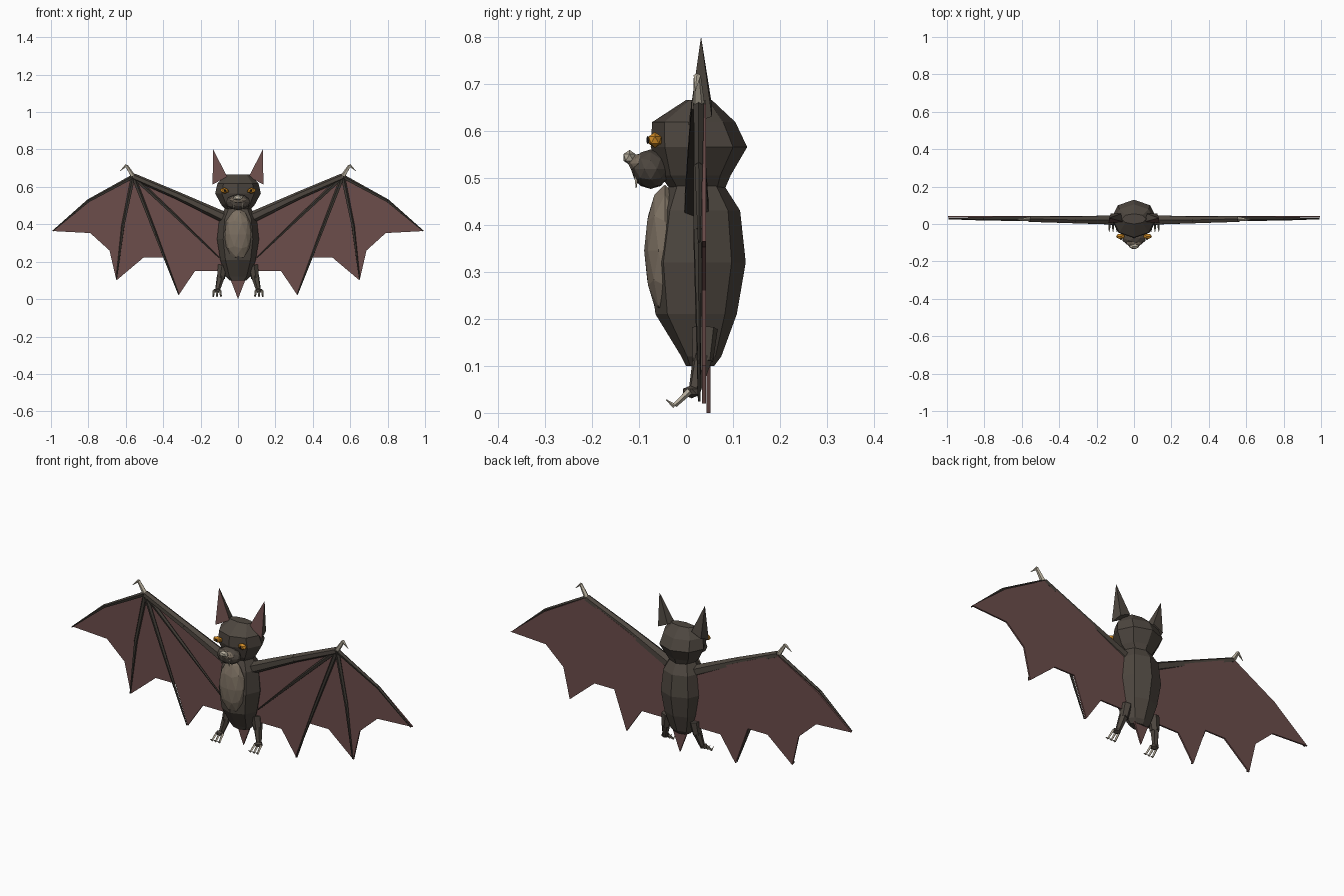
import bpy, bmesh, math
from mathutils import Vector, Matrix

if "Cube" in bpy.data.objects:
    bpy.data.objects.remove(bpy.data.objects["Cube"])


def mat(name, rgb):
    m = bpy.data.materials.new(name)
    m.diffuse_color = (*rgb, 1)
    m.use_nodes = True
    m.node_tree.nodes["Principled BSDF"].inputs["Base Color"].default_value = m.diffuse_color
    return m


FUR = mat("dark fur", (0.075, 0.062, 0.050))
BONE = mat("wing bone", (0.050, 0.043, 0.035))
BELLY = mat("belly fur", (0.20, 0.160, 0.120))
SKIN = mat("wing membrane", (0.150, 0.075, 0.070))
CLAW = mat("claw", (0.48, 0.43, 0.34))
EYE = mat("amber eye", (0.66, 0.27, 0.02))
PUPIL = mat("pupil", (0.012, 0.010, 0.010))


def finish(name, bm, mats, mirror=False):
    bmesh.ops.recalc_face_normals(bm, faces=bm.faces)
    me = bpy.data.meshes.new(name)
    bm.to_mesh(me)
    bm.free()
    for m in mats:
        me.materials.append(m)
    ob = bpy.data.objects.new(name, me)
    bpy.context.collection.objects.link(ob)
    if mirror:
        ob.modifiers.new("mirror", 'MIRROR').use_mirror_merge = False
    return ob


def loft(name, rings, sides, mats):
    """rings: (z, half width, y front, y back)"""
    bm = bmesh.new()
    loops = []
    for z, rx, y0, y1 in rings:
        cy, ry = (y0 + y1) / 2, (y1 - y0) / 2
        loops.append([bm.verts.new((rx * math.sin(a), cy - ry * math.cos(a), z))
                      for a in (2 * math.pi * i / sides for i in range(sides))])
    for a, b in zip(loops, loops[1:]):
        for i in range(sides):
            j = (i + 1) % sides
            bm.faces.new((a[i], a[j], b[j], b[i]))
    bm.faces.new(loops[0])
    bm.faces.new(loops[-1])
    return finish(name, bm, mats)


def bones(name, segs, m, sides=5):
    """segs: (start, end, start radius, end radius); mirrored in x"""
    bm = bmesh.new()
    for p, q, r0, r1 in segs:
        p, q = Vector(p), Vector(q)
        rot = (q - p).to_track_quat('Z', 'Y').to_matrix().to_4x4()
        bmesh.ops.create_cone(bm, cap_ends=True, segments=sides, radius1=r0, radius2=r1,
                              depth=(q - p).length,
                              matrix=Matrix.Translation((p + q) / 2) @ rot)
    return finish(name, bm, [m], True)


def blob(name, loc, size, m, mirror=False, sub=1):
    bm = bmesh.new()
    bmesh.ops.create_icosphere(bm, subdivisions=sub, radius=1,
                               matrix=Matrix.Translation(loc) @ Matrix.Diagonal((*size, 1)))
    return finish(name, bm, [m], mirror)


def plate(name, pts, y, thick, m, mirror=False):
    bm = bmesh.new()
    f = bm.faces.new([bm.verts.new((x, y, z)) for x, z in pts])
    g = bmesh.ops.extrude_face_region(bm, geom=[f])["geom"]
    for v in g:
        if isinstance(v, bmesh.types.BMVert):
            v.co.y += thick
    bmesh.ops.triangulate(bm, faces=bm.faces)
    return finish(name, bm, [m], mirror)


# Body and head
loft("body", [(0.10, 0.045, 0.0, 0.06), (0.12, 0.065, -0.01, 0.075),
              (0.21, 0.095, -0.065, 0.108), (0.32, 0.112, -0.078, 0.127),
              (0.43, 0.10, -0.06, 0.115), (0.485, 0.07, -0.035, 0.08)], 8, [FUR])
loft("head", [(0.47, 0.06, -0.03, 0.08), (0.505, 0.09, -0.055, 0.095),
              (0.565, 0.122, -0.075, 0.13), (0.618, 0.11, -0.072, 0.105),
              (0.665, 0.065, 0.0, 0.055)], 8, [FUR])

# Belly patch
blob("belly", (0, -0.045, 0.345), (0.074, 0.044, 0.14), BELLY, sub=2)

# Muzzle, nose and fangs
blob("muzzle", (0, -0.075, 0.518), (0.066, 0.042, 0.042), FUR, sub=2)
blob("upper_lip", (0, -0.093, 0.53), (0.046, 0.030, 0.022), BELLY, sub=2)
blob("nose", (0, -0.120, 0.543), (0.030, 0.015, 0.016), CLAW)
bones("fang", [((0.024, -0.105, 0.515), (0.022, -0.106, 0.478), 0.007, 0.001)], CLAW, 4)

# Eyes
blob("eye", (0.072, -0.066, 0.580), (0.026, 0.016, 0.017), EYE, True)
blob("pupil", (0.070, -0.081, 0.580), (0.006, 0.004, 0.009), PUPIL, True)

# Ears: pyramids with a pink front face
bm = bmesh.new()
tip = bm.verts.new((0.133, 0.032, 0.80))
base = [bm.verts.new(p) for p in ((0.058, 0.012, 0.655), (0.136, 0.005, 0.612),
                                  (0.125, 0.055, 0.63), (0.07, 0.055, 0.655))]
for i in range(4):
    f = bm.faces.new((base[i], base[(i + 1) % 4], tip))
    f.material_index = 1 if i == 0 else 0
bm.faces.new(base)
finish("ear", bm, [FUR, SKIN], True)

# Wing arm and finger bones
wrist = (0.56, 0.027, 0.655)
bones("wing_arm", [((0.07, 0.022, 0.435), (0.32, 0.022, 0.552), 0.030, 0.021),
                   ((0.32, 0.022, 0.552), wrist, 0.021, 0.018)], FUR, 6)
tips = [(0.99, 0.028, 0.364), (0.65, 0.028, 0.105), (0.318, 0.028, 0.025), (0.10, 0.026, 0.22)]
mids = [(0.80, 0.027, 0.525), (0.615, 0.025, 0.39), (0.44, 0.025, 0.345), (0.33, 0.025, 0.44)]
segs = []
for m_, t in zip(mids, tips):
    segs += [(wrist, m_, 0.012, 0.009), (m_, t, 0.009, 0.003)]
bones("wing_finger", segs, BONE)
bones("thumb_claw", [(wrist, (0.597, 0.024, 0.714), 0.013, 0.008),
                     ((0.595, 0.024, 0.716), (0.63, 0.02, 0.685), 0.008, 0.001)], CLAW)

# Scalloped wing membrane
plate("wing_membrane", [(0.06, 0.43), (0.32, 0.55), (0.56, 0.657), (0.80, 0.522), (0.995, 0.364),
                        (0.79, 0.353), (0.687, 0.26), (0.65, 0.10), (0.505, 0.222), (0.39, 0.222),
                        (0.318, 0.02), (0.23, 0.15), (0.06, 0.15)], 0.034, 0.008, SKIN, True)

# Tail membrane
plate("tail_membrane", [(-0.05, 0.13), (0.05, 0.13), (0.0, 0.0)], 0.044, 0.008, SKIN)

# Legs, feet and toe claws
bones("leg", [((0.08, 0.04, 0.18), (0.092, 0.036, 0.11), 0.028, 0.022),
              ((0.092, 0.036, 0.12), (0.110, 0.018, 0.045), 0.022, 0.013)], FUR, 6)
blob("foot", (0.112, 0.012, 0.045), (0.022, 0.022, 0.014), FUR, True)
toes = []
for dx in (-0.017, 0.0, 0.017):
    x = 0.112 + dx
    toes += [((x, 0.008, 0.046), (x + dx * 0.2, -0.024, 0.016), 0.007, 0.005),
             ((x + dx * 0.2, -0.024, 0.014), (x + dx * 0.2, -0.042, 0.028), 0.005, 0.001)]
bones("toe_claw", toes, CLAW, 4)
